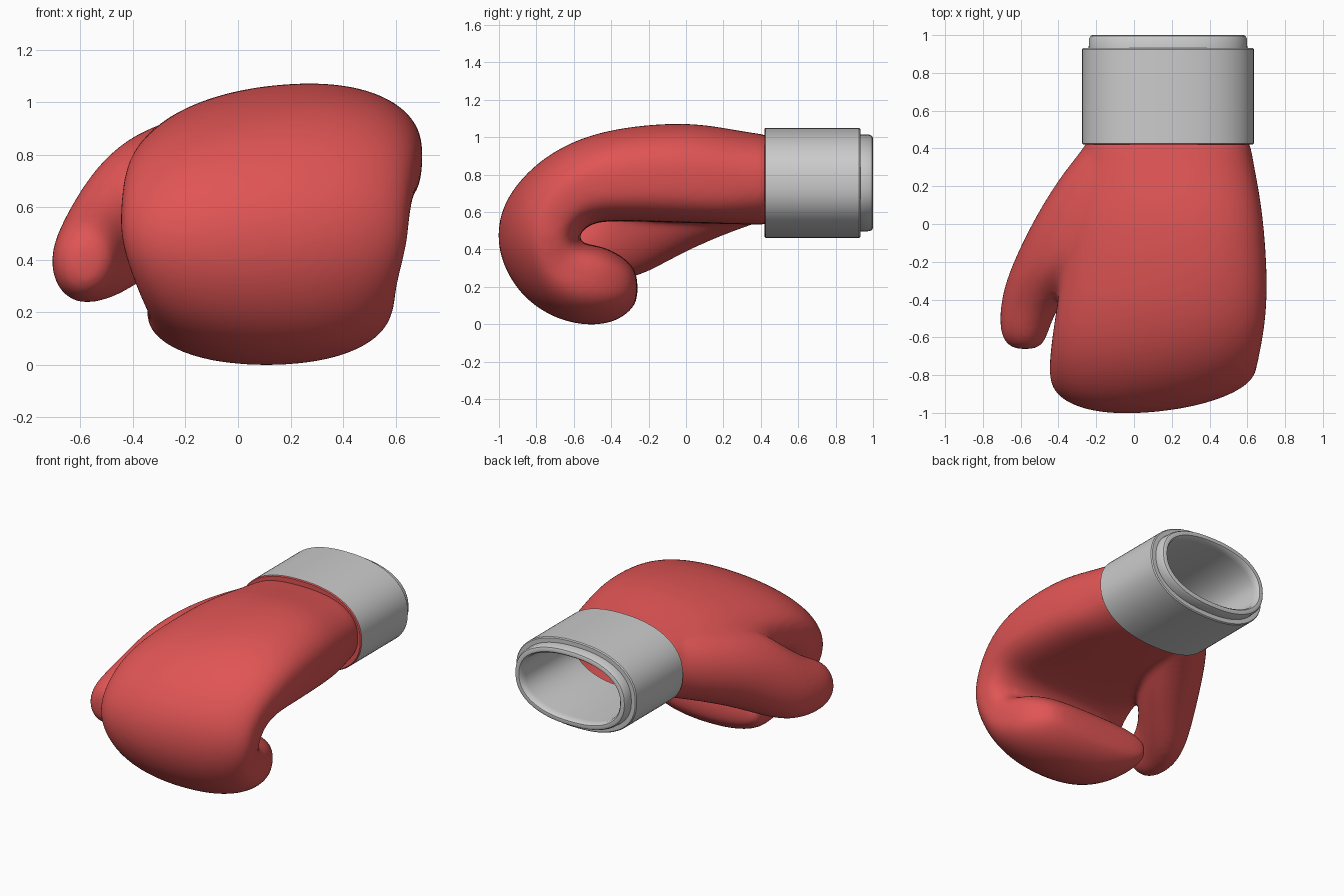
import bpy, bmesh
from math import sin, cos, pi, copysign
from mathutils import Vector

if "Cube" in bpy.data.objects:
    bpy.data.objects.remove(bpy.data.objects["Cube"])


def ring_point(t, n):
    """Unit superellipse point."""
    c, s = cos(t), sin(t)
    return copysign(abs(c) ** (2 / n), c), copysign(abs(s) ** (2 / n), s)


def loft(bm, rings, cap):
    """Skin a list of point rings; optionally close both ends."""
    vs = [[bm.verts.new(p) for p in r] for r in rings]
    k = len(vs[0])
    for a, b in zip(vs, vs[1:]):
        for i in range(k):
            j = (i + 1) % k
            bm.faces.new((a[i], a[j], b[j], b[i]))
    if cap:
        bm.faces.new(vs[0])
        bm.faces.new(vs[-1])


def finish(bm, name):
    bmesh.ops.recalc_face_normals(bm, faces=bm.faces)
    me = bpy.data.meshes.new(name)
    bm.to_mesh(me)
    bm.free()
    ob = bpy.data.objects.new(name, me)
    bpy.context.collection.objects.link(ob)
    bpy.ops.object.select_all(action='DESELECT')
    bpy.context.view_layer.objects.active = ob
    ob.select_set(True)
    return ob


# Fist: outer point (y, z), inner point (y, z), x range, tilt across the hand
fist = [
    (.50, 1.01, .50, .53, -.25, .61, 0),
    (.40, 1.015, .40, .53, -.25, .62, 0),
    (.20, 1.05, .20, .535, -.33, .66, .03),
    (.00, 1.075, .00, .54, -.37, .69, .05),
    (-.30, 1.055, -.30, .55, -.39, .71, .05),
    (-.56, 1.00, -.45, .55, -.42, .70, .04),
    (-.79, .88, -.52, .53, -.44, .675, .01),
    (-.96, .69, -.56, .49, -.45, .655, -.03),
    (-1.01, .50, -.575, .47, -.45, .65, -.055),
    (-.98, .32, -.57, .445, -.42, .63, -.05),
    (-.88, .15, -.54, .43, -.38, .605, -.03),
    (-.73, .04, -.50, .425, -.35, .60, 0),
    (-.56, -.01, -.43, .41, -.345, .585, 0),
    (-.39, .00, -.35, .37, -.35, .53, 0),
    (-.28, .08, -.28, .31, -.35, .45, 0),
    (-.255, .15, -.26, .25, -.29, .32, 0),
]
K = 32
rings = []
for n, (oy, oz, iy, iz, xl, xr, tilt) in enumerate(fist):
    o, i = Vector((0, oy, oz)), Vector((0, iy, iz))
    mid, half = (o + i) / 2, (o - i) / 2
    back = 2.5 if n < 2 else 2.15
    palm = 2.5 if n < 2 else 3.6
    ring = []
    for k in range(K):
        t = 2 * pi * k / K
        c, s = ring_point(t, back if t < pi else palm)
        p = mid + half * s + half.normalized() * tilt * c * (s + 1) / 2
        p.x = (xl + xr) / 2 + (xr - xl) / 2 * c
        ring.append(p)
    rings.append(ring)
bm = bmesh.new()
loft(bm, rings, True)

# Thumb: centre, long radius, short radius, sideways lean of the long axis
thumb = [
    ((-.04, .48, .76), .20, .19, .6),
    ((-.06, .41, .755), .21, .195, .6),
    ((-.13, .31, .735), .225, .21, .57),
    ((-.21, .18, .705), .245, .22, .55),
    ((-.30, .00, .65), .27, .235, .5),
    ((-.415, -.20, .57), .31, .205, .4),
    ((-.50, -.33, .485), .26, .175, .35),
    ((-.56, -.45, .43), .20, .145, .3),
    ((-.58, -.56, .405), .165, .13, .2),
    ((-.58, -.63, .395), .125, .105, .15),
    ((-.575, -.665, .39), .07, .06, .15),
]
rings = []
for c, a, b, lean in thumb:
    d = Vector((-lean, 0, -(1 - lean * lean) ** .5))
    e = Vector((-d.z, 0, d.x))
    rings.append([Vector(c) + d * a * cos(2 * pi * k / K) + e * b * sin(2 * pi * k / K)
                  for k in range(K)])
loft(bm, rings, True)
glove = finish(bm, "glove")

# Merge fist and thumb into one soft skin
m = glove.modifiers.new("round", 'SUBSURF')
m.levels = 2
m = glove.modifiers.new("merge", 'REMESH')
m.mode = 'VOXEL'
m.voxel_size = .016
m = glove.modifiers.new("soften", 'SMOOTH')
m.factor = .5
m.iterations = 20
for name in ("round", "merge", "soften"):
    bpy.ops.object.modifier_apply(modifier=name)

# Open the wrist
bm = bmesh.new()
bm.from_mesh(glove.data)
bmesh.ops.bisect_plane(bm, geom=bm.verts[:] + bm.edges[:] + bm.faces[:],
                       plane_co=(0, .445, 0), plane_no=(0, 1, 0), clear_outer=True)
bm.to_mesh(glove.data)
bm.free()
bpy.ops.object.shade_smooth()
red = bpy.data.materials.new("red_leather")
red.diffuse_color = (.75, .09, .09, 1)
red.use_nodes = True
red.node_tree.nodes["Principled BSDF"].inputs["Base Color"].default_value = red.diffuse_color
glove.data.materials.clear()
glove.data.materials.append(red)

# Cuff: closed wall profile of (y, inset) swept round a rounded oval
wall = [(.42, .085), (.42, .006), (.426, 0), (.925, 0), (.932, .006), (.932, .035),
        (.98, .037), (.995, .044), (1, .055), (.998, .072), (.985, .082),
        (.95, .085), (.42, .085)]
N = 72
bm = bmesh.new()
rings = []
for y, inset in wall:
    pts = [ring_point(2 * pi * k / N, 2.3) for k in range(N)]
    rings.append([(.18 + (.455 - inset) * c, y, .755 + (.295 - inset) * s) for c, s in pts])
loft(bm, rings, False)
bmesh.ops.remove_doubles(bm, verts=bm.verts, dist=1e-5)
cuff = finish(bm, "cuff")
bpy.ops.object.shade_smooth_by_angle(angle=.7)

# Red seam on the cuff's front edge
grey = bpy.data.materials.new("grey")
grey.diffuse_color = (.8, .8, .8, 1)
grey.use_nodes = True
grey.node_tree.nodes["Principled BSDF"].inputs["Base Color"].default_value = grey.diffuse_color
cuff.data.materials.append(grey)
cuff.data.materials.append(red)
for f in cuff.data.polygons:
    f.material_index = 1 if f.center.y < .424 else 0
